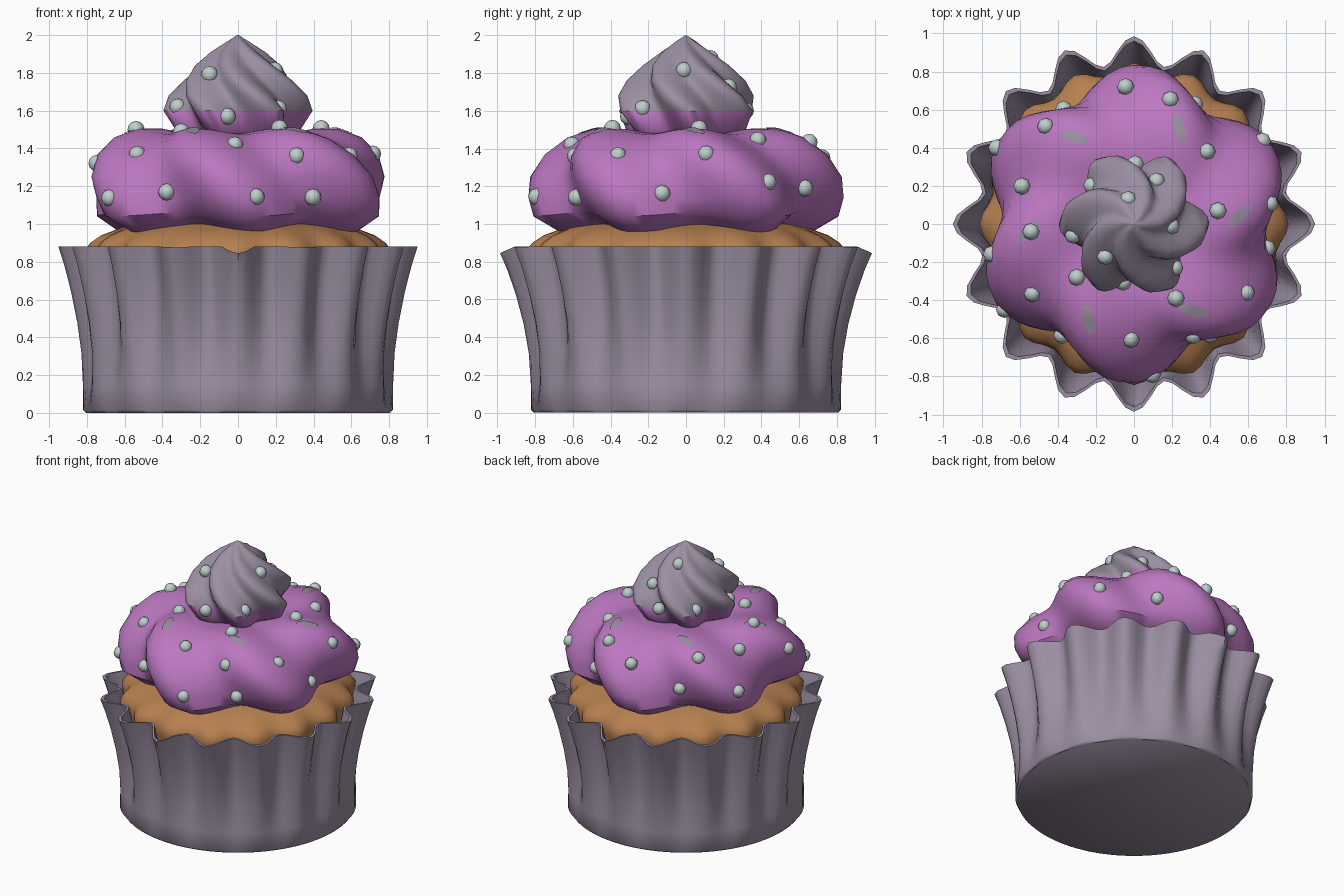
import bpy, bmesh, math
from mathutils import Vector
from mathutils.bvhtree import BVHTree

if "Cube" in bpy.data.objects:
    bpy.data.objects.remove(bpy.data.objects["Cube"])


def material(name, rgb):
    m = bpy.data.materials.new(name)
    m.diffuse_color = (*rgb, 1)
    m.use_nodes = True
    m.node_tree.nodes["Principled BSDF"].inputs["Base Color"].default_value = m.diffuse_color
    return m


LILAC = material("lilac_grey", (0.33, 0.275, 0.365))
PURPLE = material("purple_icing", (0.50, 0.185, 0.53))
CAKE = material("golden_sponge", (0.47, 0.215, 0.08))
PEARL = material("pearl_sprinkle", (0.52, 0.62, 0.60))


def finish(name, bm, mats, angle=50):
    bmesh.ops.recalc_face_normals(bm, faces=bm.faces)
    me = bpy.data.meshes.new(name)
    bm.to_mesh(me)
    for m in mats:
        me.materials.append(m)
    ob = bpy.data.objects.new(name, me)
    bpy.context.collection.objects.link(ob)
    bpy.ops.object.select_all(action='DESELECT')
    ob.select_set(True)
    bpy.context.view_layer.objects.active = ob
    bpy.ops.object.shade_smooth_by_angle(angle=math.radians(angle))
    return ob


def loft(rings, n, point):
    """Skin rings of n points, point(ring, angle) -> xyz, both ends capped."""
    bm = bmesh.new()
    loops = [[bm.verts.new(point(r, 2 * math.pi * i / n)) for i in range(n)] for r in rings]
    for a, b in zip(loops, loops[1:]):
        for i in range(n):
            j = (i + 1) % n
            bm.faces.new((a[i], a[j], b[j], b[i]))
    bm.faces.new(loops[0])
    bm.faces.new(loops[-1])
    return bm


# Fluted paper wrapper: (z, valley radius, peak radius)
def wrapper_point(ring, t):
    z, lo, hi = ring
    c = math.cos(16 * t)
    r = lo + (hi - lo) * (0.5 + 0.5 * c)
    k = (z / 0.88) ** 2
    z -= 0.035 * k * max(0, c) * abs(math.sin(t)) ** 30
    return (r * math.cos(t) * (1 - 0.035 * k), r * math.sin(t), z)


outer = [(0, 0.805, 0.805), (0.015, 0.815, 0.82), (0.15, 0.795, 0.822), (0.32, 0.775, 0.833),
         (0.48, 0.775, 0.86), (0.64, 0.79, 0.90), (0.78, 0.815, 0.945), (0.88, 0.84, 0.985)]
inner = [(z, lo - 0.02, hi - 0.025) for z, lo, hi in reversed(outer[2:])]
finish("paper_wrapper", loft(outer + inner, 128, wrapper_point), [LILAC])


# Domed sponge
def sponge_point(ring, t):
    z, r, a = ring
    r += a * math.cos(16 * t)
    return (r * math.cos(t) * 0.96, r * math.sin(t), z)


finish("sponge", loft([(0.6, 0.74, 0), (0.80, 0.815, 0.025), (0.86, 0.815, 0.03), (0.90, 0.79, 0.025),
                       (0.94, 0.74, 0.015), (0.98, 0.64, 0.005), (1.01, 0.52, 0), (1.03, 0.3, 0)],
                      96, sponge_point), [CAKE])


# Twisted six-lobed icing: (z lobe, z valley, lobe radius, valley radius, twist degrees)
def lobed_point(ring, t):
    zl, zv, rl, rv, phase = ring
    c = 0.5 + 0.5 * math.cos(6 * t)
    t += math.radians(phase)
    r = rv + (rl - rv) * c
    return (r * math.cos(t), r * math.sin(t), zv + (zl - zv) * c)


icing = loft([(0.93, 0.98, 0.50, 0.42, 97), (0.95, 1.00, 0.66, 0.55, 97), (1.04, 1.06, 0.81, 0.66, 94),
              (1.14, 1.14, 0.835, 0.685, 90), (1.25, 1.25, 0.83, 0.69, 84), (1.37, 1.35, 0.765, 0.65, 76),
              (1.46, 1.43, 0.66, 0.56, 69), (1.505, 1.475, 0.53, 0.45, 64), (1.505, 1.48, 0.40, 0.35, 60),
              (1.47, 1.46, 0.25, 0.22, 58)], 72, lobed_point)
icing_tree = BVHTree.FromBMesh(icing)
finish("icing_layer", icing, [PURPLE])

swirl = loft([(1.45, 1.45, 0.25, 0.20, 74), (1.49, 1.49, 0.33, 0.25, 70), (1.60, 1.60, 0.395, 0.285, 61),
              (1.68, 1.68, 0.375, 0.275, 48), (1.76, 1.76, 0.315, 0.235, 33), (1.84, 1.84, 0.235, 0.18, 17),
              (1.91, 1.91, 0.145, 0.115, 3), (1.965, 1.965, 0.06, 0.05, -8), (2.0, 2.0, 0.004, 0.004, -14)],
             72, lobed_point)
swirl_tree = BVHTree.FromBMesh(swirl)
for f in swirl.faces:
    f.material_index = 1 if f.calc_center_median().z < 1.59 else 0
finish("icing_swirl", swirl, [LILAC, PURPLE])

# Grey streaks laid on the icing lobes
bm = bmesh.new()
for k in range(6):
    a = math.radians(64.4 + 60 * k)
    d = a - math.radians(140)
    grid = []
    for i in range(9):
        u = -1 + i / 4
        row = []
        for v in (-1, 0, 1):
            w = 0.03 * v * (1 - 0.7 * abs(u) ** 3)
            x = 0.555 * math.cos(a) + 0.075 * u * math.cos(d) - w * math.sin(d)
            y = 0.555 * math.sin(a) + 0.075 * u * math.sin(d) + w * math.cos(d)
            hit = icing_tree.ray_cast(Vector((x, y, 3)), Vector((0, 0, -1)))[0]
            row.append(bm.verts.new((x, y, hit.z + 0.006)))
        grid.append(row)
    for p, q in zip(grid, grid[1:]):
        for j in range(2):
            bm.faces.new((p[j], q[j], q[j + 1], p[j + 1]))
finish("icing_streaks", bm, [LILAC])

# Sprinkles, snapped to the nearest icing surface
swirl_spots = [(-.15, -.17, 1.79), (-.31, -.05, 1.61), (-.06, -.30, 1.57), (.20, -.23, 1.60),
               (.19, -.01, 1.81), (.12, .22, 1.72), (-.03, .12, 1.87), (-.21, .20, 1.60), (0, .34, 1.60)]
icing_spots = [(-.30, -.28, 1.49), (.22, -.39, 1.51), (.44, .07, 1.51), (.38, .38, 1.44), (-.02, -.60, 1.41),
               (.31, -.57, 1.35), (-.53, -.36, 1.36), (.58, -.36, 1.35), (-.54, -.04, 1.50), (-.60, .20, 1.42),
               (-.46, .51, 1.42), (-.05, .73, 1.36), (.19, .65, 1.43), (-.74, -.16, 1.32), (.70, .11, 1.36),
               (.69, -.13, 1.16), (.67, .43, 1.22), (-.72, .40, 1.20), (-.37, .61, 1.20), (.32, .63, 1.19),
               (.09, -.78, 1.14), (-.67, -.44, 1.14), (-.38, -.59, 1.17), (.40, -.59, 1.14)]
bm = bmesh.new()
for tree, spots in ((swirl_tree, swirl_spots), (icing_tree, icing_spots)):
    for s in spots:
        p = tree.find_nearest(Vector(s))[0]
        made = bmesh.ops.create_uvsphere(bm, u_segments=8, v_segments=6, radius=0.045)
        bmesh.ops.translate(bm, verts=made["verts"], vec=p * 0.5 + Vector(s) * 0.5)
finish("sprinkles", bm, [PEARL])
